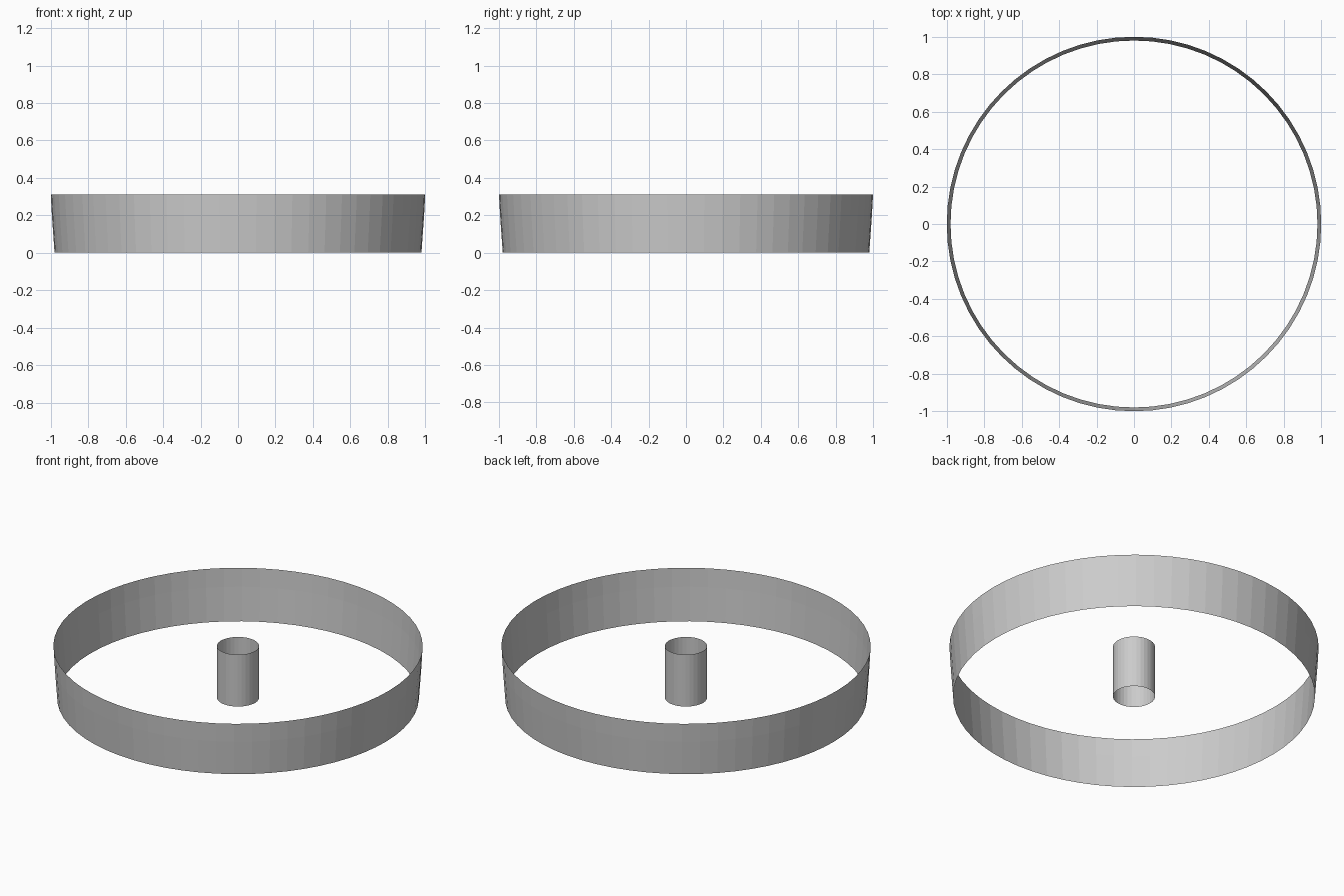
import bpy
import bmesh
from math import cos, sin, tau

if "Cube" in bpy.data.objects:
    bpy.data.objects.remove(bpy.data.objects["Cube"])


def lathe_shell(name, profile, sides):
    """Open, single-walled surface of revolution from (radius, z) points."""
    bm = bmesh.new()
    rings = [[bm.verts.new((r * cos(tau * i / sides), r * sin(tau * i / sides), z))
              for i in range(sides)] for r, z in profile]
    for low, high in zip(rings, rings[1:]):
        for i in range(sides):
            j = (i + 1) % sides
            bm.faces.new((low[i], low[j], high[j], high[i]))
    mesh = bpy.data.meshes.new(name)
    bm.to_mesh(mesh)
    bm.free()
    obj = bpy.data.objects.new(name, mesh)
    bpy.context.collection.objects.link(obj)
    return obj


# Wide outer wall, flaring slightly towards the top
lathe_shell("outer_wall", [(0.98, 0), (0.994, 0.2), (1.0, 0.31)], 64)

# Straight tube in the middle
lathe_shell("centre_tube", [(0.114, 0), (0.114, 0.31)], 32)
